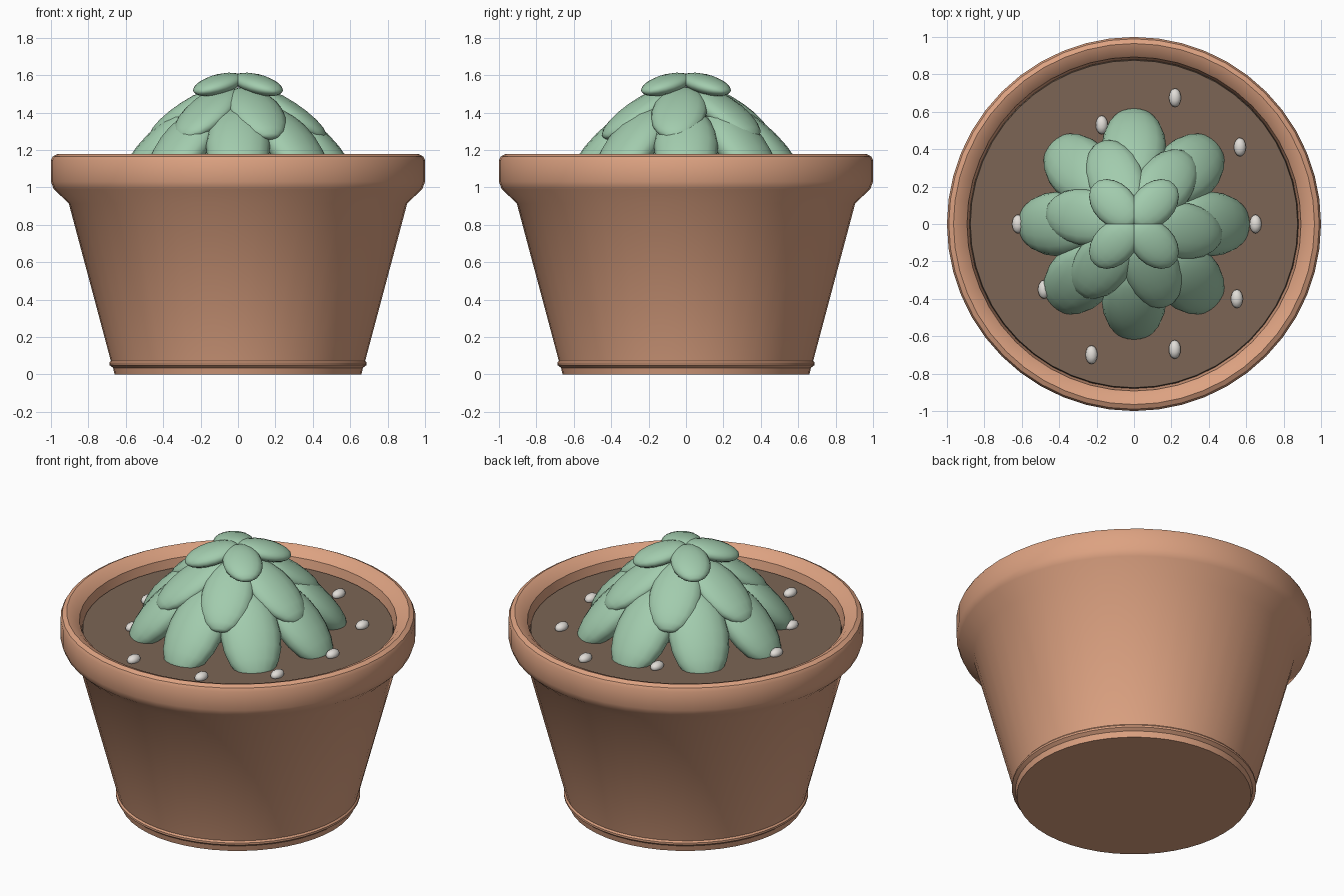
import bpy, bmesh
from math import pi, cos, sin, radians
from mathutils import Matrix, Vector

if "Cube" in bpy.data.objects:
    bpy.data.objects.remove(bpy.data.objects["Cube"])


def finish(bm, name, color, angle=35):
    bmesh.ops.recalc_face_normals(bm, faces=bm.faces)
    me = bpy.data.meshes.new(name)
    bm.to_mesh(me)
    bm.free()
    ob = bpy.data.objects.new(name, me)
    bpy.context.collection.objects.link(ob)
    mat = bpy.data.materials.get(color[0]) or bpy.data.materials.new(color[0])
    mat.diffuse_color = color[1]
    mat.use_nodes = True
    mat.node_tree.nodes["Principled BSDF"].inputs["Base Color"].default_value = mat.diffuse_color
    me.materials.append(mat)
    bpy.ops.object.select_all(action='DESELECT')
    bpy.context.view_layer.objects.active = ob
    ob.select_set(True)
    bpy.ops.object.shade_smooth_by_angle(angle=radians(angle))
    return ob


def lathe(name, profile, color, n=48):
    bm = bmesh.new()
    vs = [bm.verts.new((r, 0, z)) for r, z in profile]
    es = [bm.edges.new(p) for p in zip(vs, vs[1:])]
    bmesh.ops.spin(bm, geom=vs + es, axis=(0, 0, 1), cent=(0, 0, 0),
                   angle=2 * pi, steps=n, use_duplicate=False)
    bmesh.ops.remove_doubles(bm, verts=bm.verts, dist=1e-4)
    return finish(bm, name, color)


def ellipsoid(name, centre, size, color, rot=Matrix(), seg=16, rings=10):
    bm = bmesh.new()
    # sphere poles lie along local x, the length of the leaf
    bmesh.ops.create_uvsphere(bm, u_segments=seg, v_segments=rings, radius=1,
                              matrix=Matrix.Rotation(pi / 2, 4, 'Y'))
    m = Matrix.Translation(centre) @ rot @ Matrix.Diagonal((*size, 1))
    bmesh.ops.transform(bm, matrix=m, verts=bm.verts)
    return finish(bm, name, color, 60)


CLAY = ("clay", (0.72, 0.36, 0.22, 1))
SOIL = ("soil", (0.2, 0.13, 0.09, 1))
LEAF = ("leaf", (0.36, 0.6, 0.42, 1))
STONE = ("stone", (0.75, 0.72, 0.68, 1))

# Tapered pot with foot and rounded rim
lathe("pot", [(0, 0), (0.66, 0), (0.668, 0.035), (0.688, 0.05), (0.688, 0.062),
              (0.68, 0.072), (0.905, 0.915), (0.985, 0.99), (1.0, 1.03),
              (1.0, 1.145), (0.99, 1.165), (0.965, 1.178), (0.93, 1.165),
              (0.893, 1.13), (0.88, 1.06)], CLAY)

# Soil disc
lathe("soil", [(0, 1.04), (0.882, 1.04), (0.875, 1.08), (0, 1.08)], SOIL)

# Hidden heart of the plant
ellipsoid("plant_core", (0, 0, 1.22), (0.26, 0.26, 0.3), LEAF)

# Leaf layers: count, start angle, radius, height, pitch, half sizes
layers = [
    ("outer_leaf", 8, 0, 0.415, 1.22, 45, (0.28, 0.172, 0.093)),
    ("middle_leaf", 6, -8, 0.272, 1.397, 33, (0.24, 0.15, 0.066)),
    ("top_leaf", 4, 45, 0.15, 1.55, 15, (0.158, 0.112, 0.05)),
]
for name, count, start, r, z, pitch, size in layers:
    for i in range(count):
        a = radians(start) + 2 * pi * i / count
        rot = Matrix.Rotation(a, 4, 'Z') @ Matrix.Rotation(radians(pitch), 4, 'Y')
        ellipsoid(f"{name}_{i + 1}", Vector((r * cos(a), r * sin(a), z)), size, LEAF, rot)

# Ring of pebbles at uneven distances
for i, r in enumerate([0.65, 0.70, 0.71, 0.557, 0.55, 0.62, 0.595, 0.735, 0.705, 0.68]):
    a = radians(36 * i)
    ellipsoid(f"pebble_{i + 1}", (r * cos(a), r * sin(a), 1.09),
              (0.032, 0.05, 0.028), STONE, seg=10, rings=8)
